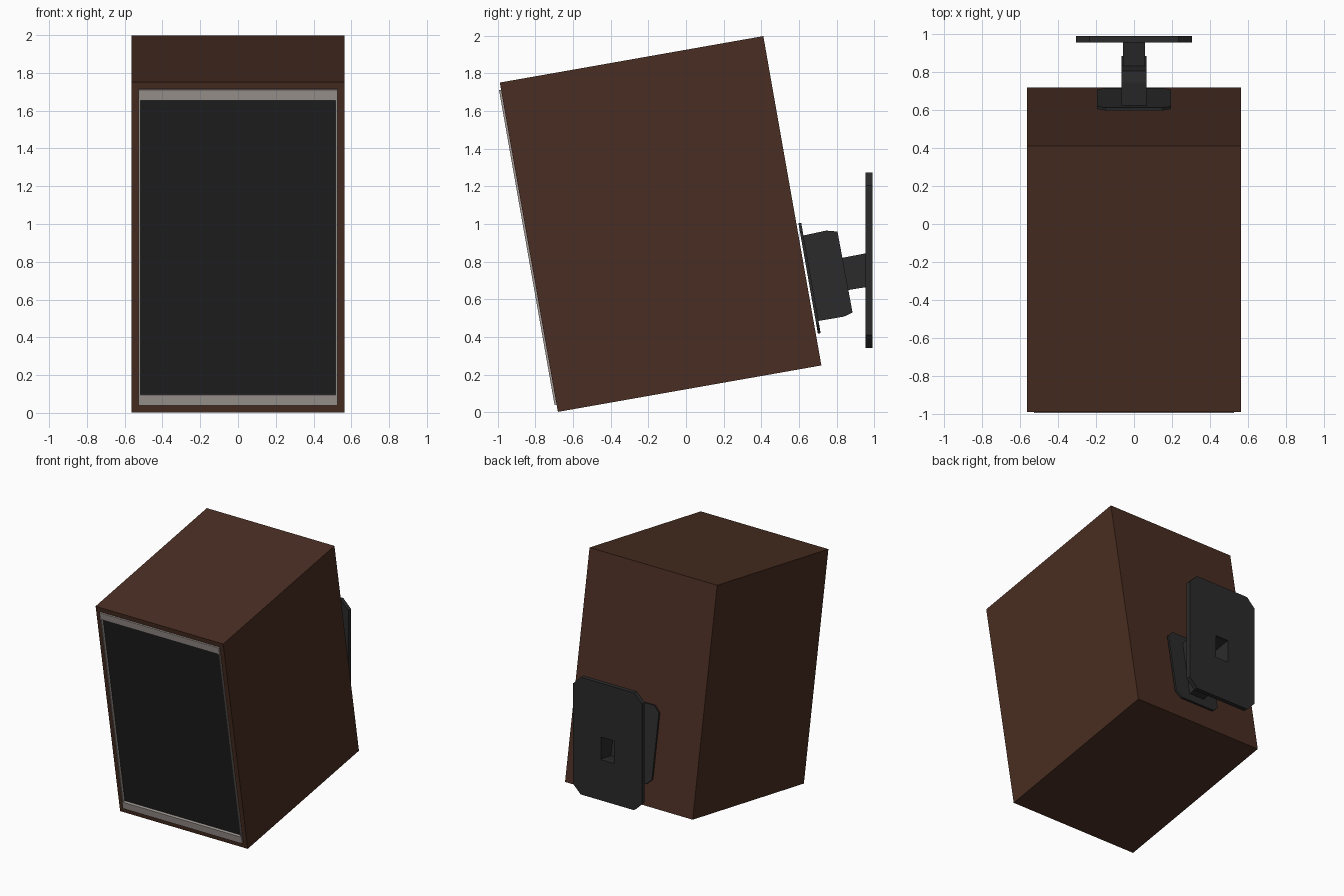
import bpy, bmesh, math
from mathutils import Matrix

if "Cube" in bpy.data.objects:
    bpy.data.objects.remove(bpy.data.objects["Cube"])

# Cabinet leans forward by 10 degrees about its centre
TILT = Matrix.Translation((0, -0.135, 1.0)) @ Matrix.Rotation(math.radians(10), 4, 'X')
FLAT = Matrix.Identity(4)


def material(name, r, g, b):
    m = bpy.data.materials.new(name)
    m.diffuse_color = (r, g, b, 1)
    m.use_nodes = True
    m.node_tree.nodes["Principled BSDF"].inputs["Base Color"].default_value = m.diffuse_color
    return m


WOOD = material("dark_wood", 0.068, 0.027, 0.016)
TRIM = material("grey_trim", 0.36, 0.32, 0.30)
CLOTH = material("black_cloth", 0.014, 0.014, 0.014)
METAL = material("dark_metal", 0.024, 0.024, 0.025)


def rect(hx, hz, y, cz=0.0, c=0.0):
    """Rectangle facing y, with chamfered corners (8 points) if c > 0."""
    if c == 0:
        return [(sx * hx, y, cz + sz * hz) for sx, sz in ((-1, -1), (1, -1), (1, 1), (-1, 1))]
    pts = []
    for sx, sz in ((-1, -1), (1, -1), (1, 1), (-1, 1)):
        a = (sx * hx, y, cz + sz * (hz - c))
        b = (sx * (hx - c), y, cz + sz * hz)
        pts += [a, b] if sx * sz > 0 else [b, a]
    return pts


def loft(name, rings, mat, xf, caps=True, closed=False):
    """Join successive rings with quads, then cap the ends or close the loop."""
    bm = bmesh.new()
    vs = [[bm.verts.new(p) for p in r] for r in rings]
    n = len(vs[0])
    pairs = list(zip(vs, vs[1:])) + ([(vs[-1], vs[0])] if closed else [])
    for a, b in pairs:
        for i in range(n):
            j = (i + 1) % n
            bm.faces.new((a[i], a[j], b[j], b[i]))
    if caps:
        bm.faces.new(vs[0])
        bm.faces.new(vs[-1])
    bmesh.ops.recalc_face_normals(bm, faces=bm.faces)
    bm.transform(xf)
    me = bpy.data.meshes.new(name)
    bm.to_mesh(me)
    bm.free()
    me.materials.append(mat)
    ob = bpy.data.objects.new(name, me)
    bpy.context.collection.objects.link(ob)
    return ob


# Wooden box with a shallow recess in the front
loft("cabinet", [rect(0.5625, 0.8885, 0.711), rect(0.5625, 0.8885, -0.711),
                 rect(0.527, 0.85, -0.711), rect(0.527, 0.85, -0.68)], WOOD, TILT)

# Grey frame around the grille, then the cloth set back inside it
loft("grille_frame", [rect(0.526, 0.849, -0.682), rect(0.526, 0.849, -0.722),
                      rect(0.517, 0.792, -0.722), rect(0.517, 0.792, -0.682)],
     TRIM, TILT, caps=False, closed=True)
loft("grille_cloth", [rect(0.519, 0.794, -0.684), rect(0.519, 0.794, -0.70)], CLOTH, TILT)

# Bracket plate just behind the cabinet back
loft("speaker_plate", [rect(0.195, 0.298, 0.722, -0.421, 0.045),
                       rect(0.195, 0.298, 0.737, -0.421, 0.045)], METAL, TILT)

# Swivel block: side profile extruded across x
profile = [(0.62, 0.938), (0.745, 0.965), (0.805, 0.96), (0.885, 0.53),
           (0.84, 0.508), (0.70, 0.484)]
loft("swivel_block", [[(x, y, z) for y, z in profile] for x in (-0.065, 0.065)], METAL, FLAT)

# Hollow arm rising slightly to the wall plate
loft("arm", [rect(0.057, 0.088, 0.82, 0.73), rect(0.057, 0.09, 0.96, 0.755)],
     METAL, FLAT, caps=False)

# Wall plate with chamfered corners and a square hole for the arm
hole = [(-1, -1), (0, -1), (0, -1), (1, -1), (1, 1), (0, 1), (0, 1), (-1, 1)]


def hole_ring(y):
    """Hole outline with 8 points matching the chamfered plate outline."""
    hx, hz, cz = 0.057, 0.09, 0.755
    out = []
    for sx, sz in ((-1, -1), (1, -1), (1, 1), (-1, 1)):
        a = (sx * hx, y, cz + sz * hz * 0.6)
        b = (sx * hx, y, cz + sz * hz)
        out += [a, b] if sx * sz > 0 else [b, a]
    return out


loft("wall_plate", [rect(0.305, 0.467, 0.955, 0.807, 0.07), rect(0.305, 0.467, 0.99, 0.807, 0.07),
                    hole_ring(0.99), hole_ring(0.955)], METAL, FLAT, caps=False, closed=True)
